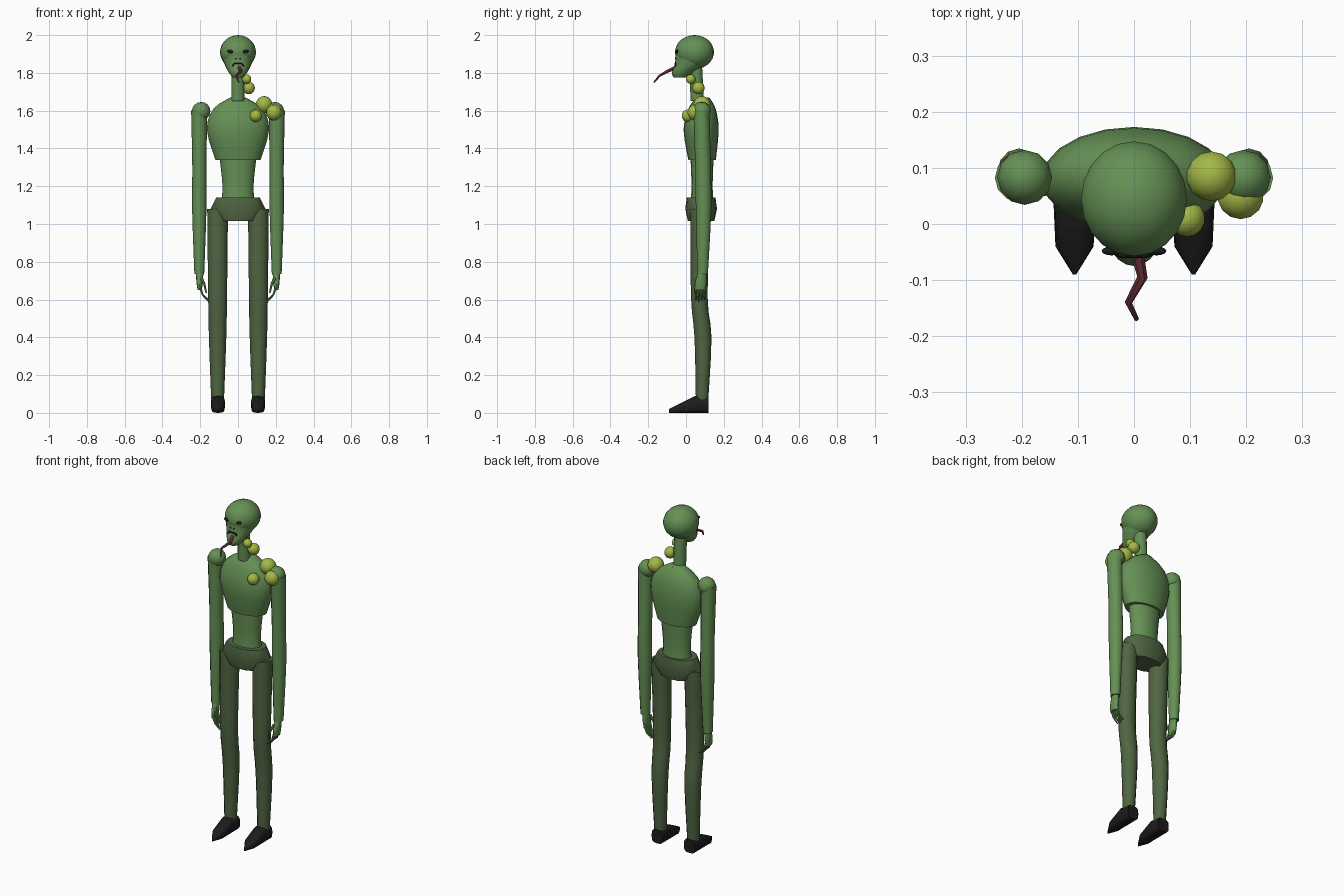
import bpy, bmesh
from math import cos, sin, tau, copysign, radians
from mathutils import Vector

cube = bpy.data.objects.get("Cube")
if cube:
    bpy.data.objects.remove(cube)


def material(name, red, green, blue):
    mat = bpy.data.materials.new(name)
    mat.diffuse_color = (red, green, blue, 1)
    mat.use_nodes = True
    for node in mat.node_tree.nodes:
        if node.type == 'BSDF_PRINCIPLED':
            node.inputs["Base Color"].default_value = mat.diffuse_color
    return mat


skin = material("skin green", .13, .28, .09)
cloth = material("dark green cloth", .08, .13, .055)
boil = material("yellow green boil", .37, .48, .06)
black = material("black", .012, .012, .012)
red = material("tongue red", .2, .045, .055)


def finish(name, bm, mat):
    """Turn the bmesh into a smooth shaded object that keeps its hard edges."""
    bmesh.ops.recalc_face_normals(bm, faces=bm.faces)
    mesh = bpy.data.meshes.new(name)
    bm.to_mesh(mesh)
    bm.free()
    mesh.shade_smooth()
    mesh.set_sharp_from_angle(angle=radians(50))
    mesh.materials.append(mat)
    part = bpy.data.objects.new(name, mesh)
    bpy.context.collection.objects.link(part)
    return part


def skin_loops(name, loops, mat):
    """Bridge neighbouring loops of points and cap both ends."""
    bm = bmesh.new()
    rows = [[bm.verts.new(point) for point in loop] for loop in loops]
    for low, high in zip(rows, rows[1:]):
        for i in range(len(low)):
            bm.faces.new((low[i - 1], low[i], high[i], high[i - 1]))
    bm.faces.new(rows[0])
    bm.faces.new(rows[-1])
    return finish(name, bm, mat)


def smooth(rings, steps):
    """Add in-between rings along a smooth spline."""
    keys = [Vector(ring) for ring in rings]
    result = []
    for before, a, b, after in zip(keys[:1] + keys, keys, keys[1:], keys[2:] + keys[-1:]):
        for i in range(steps):
            t = i / steps
            bend = (b - before) * (1 - t) - (after - a) * t
            result.append(a.lerp(b, t * t * (3 - 2 * t)) + bend * t * (1 - t) / 2)
    return result + keys[-1:]


def loft(name, rings, mat, x=0, sides=12, steps=3, power=1, forward=False):
    """Skin ovals (height, half width, half depth, shift); forward lays it along y."""
    loops = []
    for height, width, depth, shift in smooth(rings, steps):
        loop = []
        for i in range(sides):
            c, s = cos(tau * i / sides), sin(tau * i / sides)
            across = x + width * copysign(abs(c) ** power, c)
            along = shift + depth * copysign(abs(s) ** power, s)
            loop.append((across, height, along) if forward else (across, along, height))
        loops.append(loop)
    return skin_loops(name, loops, mat)


def tube(name, path, thick, thin, mat, sides=6):
    """Tube along a path, tapering from thick to thin."""
    points = [Vector(point) for point in path]
    last = len(points) - 1
    loops = []
    for i, point in enumerate(points):
        direction = points[min(i + 1, last)] - points[max(i - 1, 0)]
        u = direction.cross(Vector((0, 0, 1))).normalized()
        v = direction.cross(u).normalized()
        radius = thick + (thin - thick) * i / last
        angles = [tau * k / sides for k in range(sides)]
        loops.append([point + radius * (u * cos(a) + v * sin(a)) for a in angles])
    return skin_loops(name, loops, mat)


def ball(name, center, radii, mat, sides=12, tilt=0):
    bm = bmesh.new()
    bmesh.ops.create_uvsphere(bm, u_segments=sides, v_segments=sides * 2 // 3, radius=1)
    bmesh.ops.scale(bm, vec=radii, verts=bm.verts)
    part = finish(name, bm, mat)
    part.location = center
    part.rotation_euler.y = tilt
    return part


# Head: round skull with a narrow jaw pushed forward
ball("skull", (0, .045, 1.91), (.095, .103, .09), skin, sides=20)
loft("jaw", [(1.775, .028, .035, -.03), (1.8, .047, .06, -.015),
             (1.85, .073, .08, .022), (1.92, .085, .09, .035)], skin, sides=20)
loft("neck", [(1.65, .035, .035, .06), (1.84, .035, .035, .05)], skin, steps=1)
tube("mouth", [(-.03, -.053, 1.835), (-.02, -.056, 1.85), (.02, -.056, 1.85),
               (.03, -.053, 1.835)], .005, .005, black)
tube("tongue", [(.005, -.05, 1.83), (.015, -.095, 1.81), (-.01, -.14, 1.785),
                (.005, -.17, 1.75)], .012, .004, red)

# Torso
loft("chest", [(1.34, .12, .073, .085), (1.5, .165, .093, .08),
               (1.61, .13, .072, .085), (1.67, .04, .036, .087)], skin, sides=20)
loft("abdomen", [(1.1, .092, .062, .085), (1.2, .082, .056, .085), (1.37, .1, .062, .085)],
     skin, sides=16)
loft("pelvis", [(1.015, .095, .07, .08), (1.08, .145, .084, .08), (1.14, .115, .076, .08)],
     cloth, sides=16, steps=1, power=.85)

# Face details and limbs on both sides
for side, s in (("left", 1), ("right", -1)):
    ball(side + "_eye", (s * .04, -.048, 1.913), (.018, .008, .009), black, tilt=s * -.15)
    ball(side + "_nostril", (s * .011, -.056, 1.875), (.003, .003, .006), black, tilt=s * .5)

    loft(side + "_leg", [(.07, .034, .033, .085), (.4, .046, .045, .09),
                         (.62, .05, .044, .07), (1.08, .055, .054, .077)], cloth, x=s * .108)
    loft(side + "_shoe", [(.12, .036, .04, .04), (.05, .038, .045, .045), (-.04, .034, .023, .023),
                          (-.09, .003, .01, .01)], black, x=s * .106, steps=1, power=.6, forward=True)

    ball(side + "_shoulder", (s * .195, .083, 1.597), (.049, .049, .049), skin)
    loft(side + "_arm", [(.735, .026, .028, .088), (1.08, .038, .041, .093),
                         (1.3, .037, .041, .09), (1.6, .043, .043, .082)], skin, x=s * .205)
    loft(side + "_hand", [(.65, .011, .027, .075), (.69, .017, .03, .078), (.75, .02, .021, .088)],
         skin, x=s * .203)
    for i in range(4):
        y = .053 + .015 * i
        tip = .59 + .006 * abs(i - 1)
        path = [(s * .202, y, .67), (s * .187, y, .625), (s * .158, y, tip)]
        tube(side + "_finger", path, .008, .003, skin)
    path = [(s * .195, .06, .715), (s * .178, .05, .68), (s * .168, .047, .635)]
    tube(side + "_thumb", path, .009, .004, skin)

# Boils on the left shoulder and the neck
for x, y, z, size in ((.138, .085, 1.632, .045), (.19, .05, 1.59, .042), (.094, .01, 1.573, .033),
                      (.057, .066, 1.72, .033), (.046, .025, 1.767, .025)):
    ball("boil", (x, y, z), (size, size, size), boil, sides=14)
